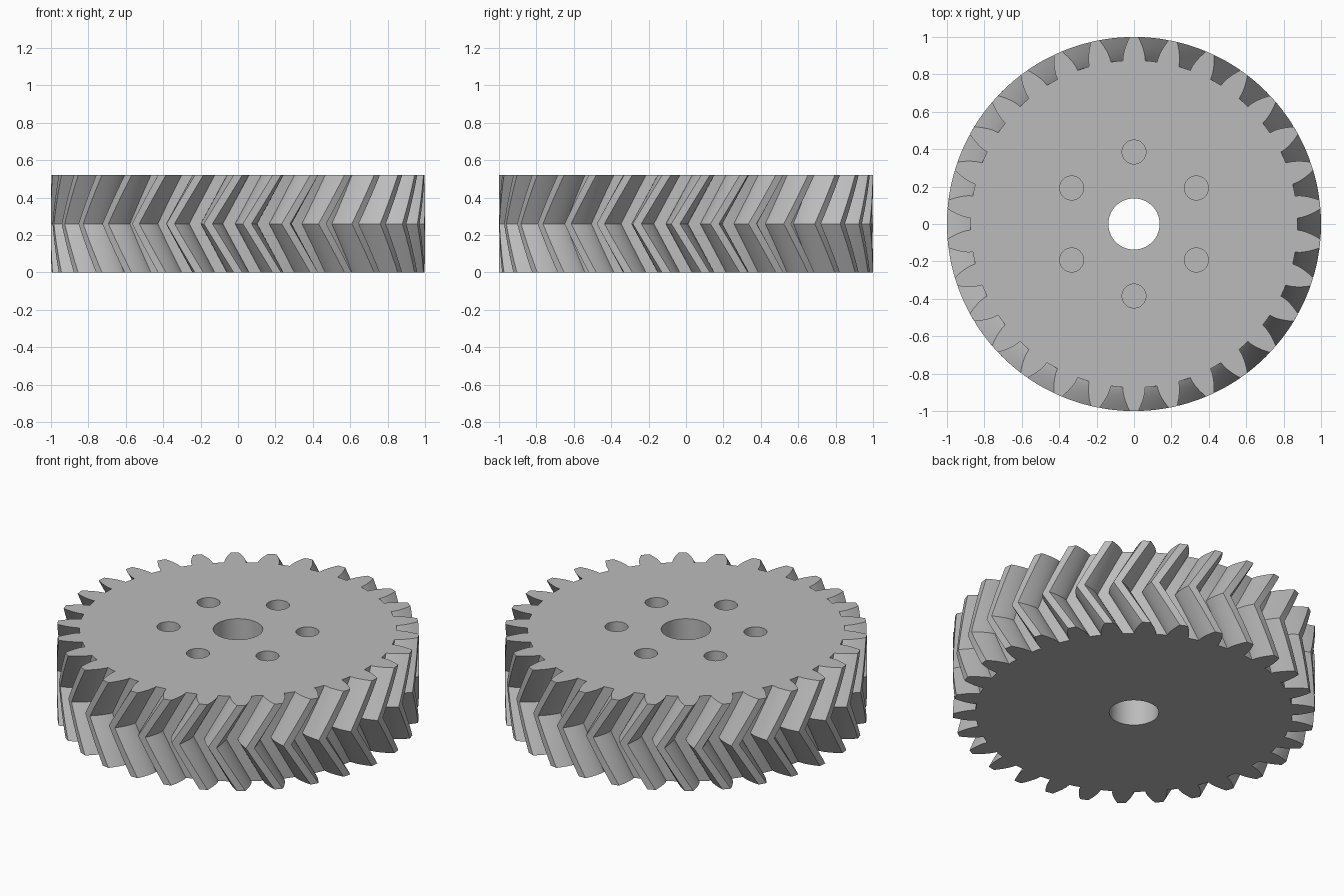
import bpy, bmesh
from math import sin, cos, tan, acos, pi, radians, sqrt

if "Cube" in bpy.data.objects:
    bpy.data.objects.remove(bpy.data.objects["Cube"], do_unlink=True)

TEETH = 30
HEIGHT = 0.52
TIP_R = 1.0
PITCH_R = TIP_R * TEETH / (TEETH + 2)
PRESSURE = radians(20)
BASE_R = PITCH_R * cos(PRESSURE)
ROOT_R = 0.875
TWIST = HEIGHT / 2 * tan(radians(30)) / PITCH_R
STEPS = 8          # twist slices in each half

steel = bpy.data.materials.new("steel grey")
steel.use_nodes = True
grey = (0.5, 0.5, 0.5, 1)
steel.diffuse_color = grey
steel.node_tree.nodes["Principled BSDF"].inputs["Base Color"].default_value = grey


def half_angle(r):
    """Half the angular thickness of an involute tooth at radius r."""
    a = acos(min(1, BASE_R / r))
    inv = tan(PRESSURE) - PRESSURE
    return pi / (2 * TEETH) + inv - (tan(a) - a)


def tooth_profile():
    """One tooth as (radius, angle), from right root to left root."""
    radii = [ROOT_R] + [BASE_R + (TIP_R - BASE_R) * (i / 6) for i in range(7)]
    right = [(r, -half_angle(max(r, BASE_R))) for r in radii]
    left = [(r, -a) for r, a in reversed(right)]
    return right + [(TIP_R, 0)] + left + [(ROOT_R, pi / TEETH)]


# Gear body: the tooth outline is swept up, twisting back and then forward
outline = [(r, a + pi / 2 + k * 2 * pi / TEETH)
           for k in range(TEETH) for r, a in tooth_profile()]
bm = bmesh.new()
rings = []
for s in range(2 * STEPS + 1):
    t = s / (2 * STEPS)
    turn = -TWIST * (1 - abs(2 * t - 1))
    rings.append([bm.verts.new((r * cos(a + turn), r * sin(a + turn), HEIGHT * t))
                  for r, a in outline])
n = len(outline)
for low, high in zip(rings, rings[1:]):
    for i in range(n):
        j = (i + 1) % n
        bm.faces.new((low[i], low[j], high[j], high[i]))
bm.faces.new(rings[-1])
bm.faces.new(rings[0][::-1])
mesh = bpy.data.meshes.new("herringbone_gear")
bm.to_mesh(mesh)
bm.free()
gear = bpy.data.objects.new("herringbone_gear", mesh)
bpy.context.collection.objects.link(gear)
mesh.materials.append(steel)


def drill(radius, x, y, bottom, sides):
    """Cut a round hole from the top face down to the given height."""
    top = HEIGHT + 0.1
    bpy.ops.mesh.primitive_cylinder_add(vertices=sides, radius=radius, depth=top - bottom,
                                        location=(x, y, (top + bottom) / 2))
    cutter = bpy.context.object
    cutter.name = "hole_cutter"
    cutter.hide_render = True
    cutter.data.materials.append(steel)
    mod = gear.modifiers.new("hole", "BOOLEAN")
    mod.operation = "DIFFERENCE"
    mod.solver = "EXACT"
    mod.object = cutter
    bpy.context.view_layer.objects.active = gear
    bpy.ops.object.modifier_apply(modifier=mod.name)
    bpy.data.objects.remove(cutter, do_unlink=True)


# Shaft bore goes right through; six bolt holes are blind
drill(0.137, 0, 0, -0.1, 64)
for k in range(6):
    a = pi / 2 + k * pi / 3
    drill(0.064, 0.385 * cos(a), 0.385 * sin(a), HEIGHT / 2, 40)

bpy.ops.object.select_all(action="DESELECT")
gear.select_set(True)
bpy.context.view_layer.objects.active = gear
bpy.ops.object.shade_smooth_by_angle(angle=radians(30))
